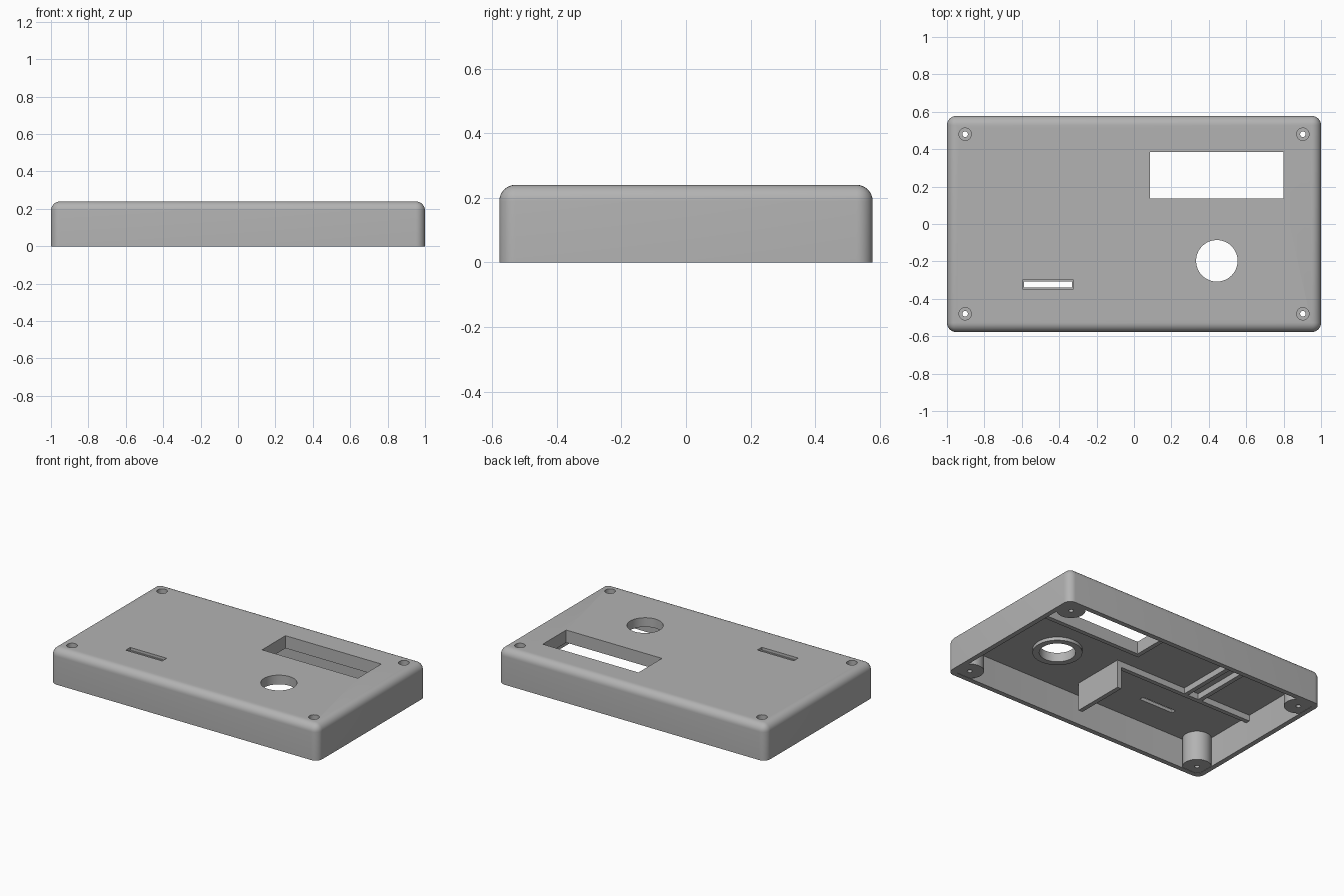
import bpy, bmesh
from mathutils import Vector

cube = bpy.data.objects.get("Cube")
if cube:
    bpy.data.objects.remove(cube, do_unlink=True)

GREY = (0.45, 0.45, 0.45, 1)
plastic = bpy.data.materials.new("grey plastic")
plastic.use_nodes = True
plastic.diffuse_color = GREY
plastic.node_tree.nodes["Principled BSDF"].inputs["Base Color"].default_value = GREY

W, D, H = 1.0, 0.578, 0.24      # half width, half depth, height
WALL, CEIL = 0.033, 0.2         # wall thickness, underside of the top plate


def finish(name, bm):
    mesh = bpy.data.meshes.new(name)
    bm.to_mesh(mesh)
    bm.free()
    obj = bpy.data.objects.new(name, mesh)
    bpy.context.collection.objects.link(obj)
    mesh.materials.append(plastic)
    return obj


def box(name, x, y, z, radius=0.0, round_top=False):
    """Box from (min, max) ranges, with optional rounded edges."""
    bm = bmesh.new()
    bmesh.ops.create_cube(bm, size=1)
    for v in bm.verts:
        v.co = Vector([r[int(c > 0)] for r, c in zip((x, y, z), v.co)])
    if radius:
        edges = []
        for e in bm.edges:
            a, b = (v.co for v in e.verts)
            upright = abs(a.z - b.z) > 1e-4
            on_top = min(a.z, b.z) > z[1] - 1e-4
            if upright or (round_top and on_top):
                edges.append(e)
        bmesh.ops.bevel(bm, geom=edges, offset=radius, segments=8,
                        profile=0.5, affect='EDGES')
    return finish(name, bm)


def cylinder(name, x, y, z, r):
    bm = bmesh.new()
    bmesh.ops.create_cone(bm, cap_ends=True, segments=48, radius1=r, radius2=r,
                          depth=z[1] - z[0])
    bmesh.ops.translate(bm, vec=(x, y, sum(z) / 2), verts=bm.verts)
    return finish(name, bm)


def cut(obj, *cutters):
    """Subtract the cutters from the part and discard them."""
    bpy.context.view_layer.objects.active = obj
    for c in cutters:
        mod = obj.modifiers.new("cut", 'BOOLEAN')
        mod.operation, mod.solver, mod.object = 'DIFFERENCE', 'EXACT', c
        bpy.ops.object.modifier_apply(modifier=mod.name)
        bpy.data.objects.remove(c, do_unlink=True)


def screw_cutters(x, y):
    return (cylinder("screw_hole", x, y, (-0.1, 0.4), 0.015),
            cylinder("screw_recess", x, y, (0.17, 0.4), 0.033))


THROUGH = (0.1, 0.4)
SCREEN_X, SCREEN_Y = (0.085, 0.80), (0.135, 0.385)
DIAL = (0.443, -0.197)
CORNERS = [(sx * 0.903, sy * 0.48) for sx in (-1, 1) for sy in (-1, 1)]

# Hollow lid with rounded top
shell = box("case_shell", (-W, W), (-D, D), (0, H), 0.05, True)
cut(shell,
    box("cavity", (WALL - W, W - WALL), (WALL - D, D - WALL), (-0.1, CEIL), 0.025),
    box("screen_hole", SCREEN_X, SCREEN_Y, THROUGH),
    cylinder("dial_hole", *DIAL, THROUGH, 0.111),
    box("slot_recess", (-0.595, -0.323), (-0.347, -0.299), (0.222, 0.4)),
    box("slot_hole", (-0.587, -0.331), (-0.339, -0.307), THROUGH))
for x, y in CORNERS:
    cut(shell, *screw_cutters(x, y))

# Screw posts in the four corners
parts = [shell]
for i, (x, y) in enumerate(CORNERS):
    post = cylinder(f"screw_post_{i + 1}", x, y, (0.002, 0.21), 0.088)
    cut(post, *screw_cutters(x, y))
    parts.append(post)

# Frame under the screen opening and collar under the dial hole
RIM = 0.03
frame = box("screen_frame", (SCREEN_X[0] - RIM, SCREEN_X[1] + RIM),
            (SCREEN_Y[0] - RIM, SCREEN_Y[1] + RIM), (0.155, 0.21))
cut(frame, box("frame_hole", SCREEN_X, SCREEN_Y, (0, 0.4)))
collar = cylinder("dial_collar", *DIAL, (0.178, 0.21), 0.152)
cut(collar, cylinder("collar_hole", *DIAL, (0, 0.4), 0.111))
parts += [frame, collar]

# Inner ribs and the tall divider
parts.append(box("divider", (0.05, 0.08), (-0.43, -0.06), (0.01, 0.21)))
parts.append(box("long_rib", (-0.98, 0.06), (-0.09, -0.06), (0.16, 0.21)))
for i, x in enumerate((-0.45, -0.56)):
    parts.append(box(f"cross_rib_{i + 1}", (x - 0.03, x), (-0.07, 0.56), (0.16, 0.21)))

# Smooth curves, crisp edges
bpy.ops.object.select_all(action='DESELECT')
for p in parts:
    p.select_set(True)
bpy.context.view_layer.objects.active = shell
bpy.ops.object.shade_smooth_by_angle(angle=0.6)
